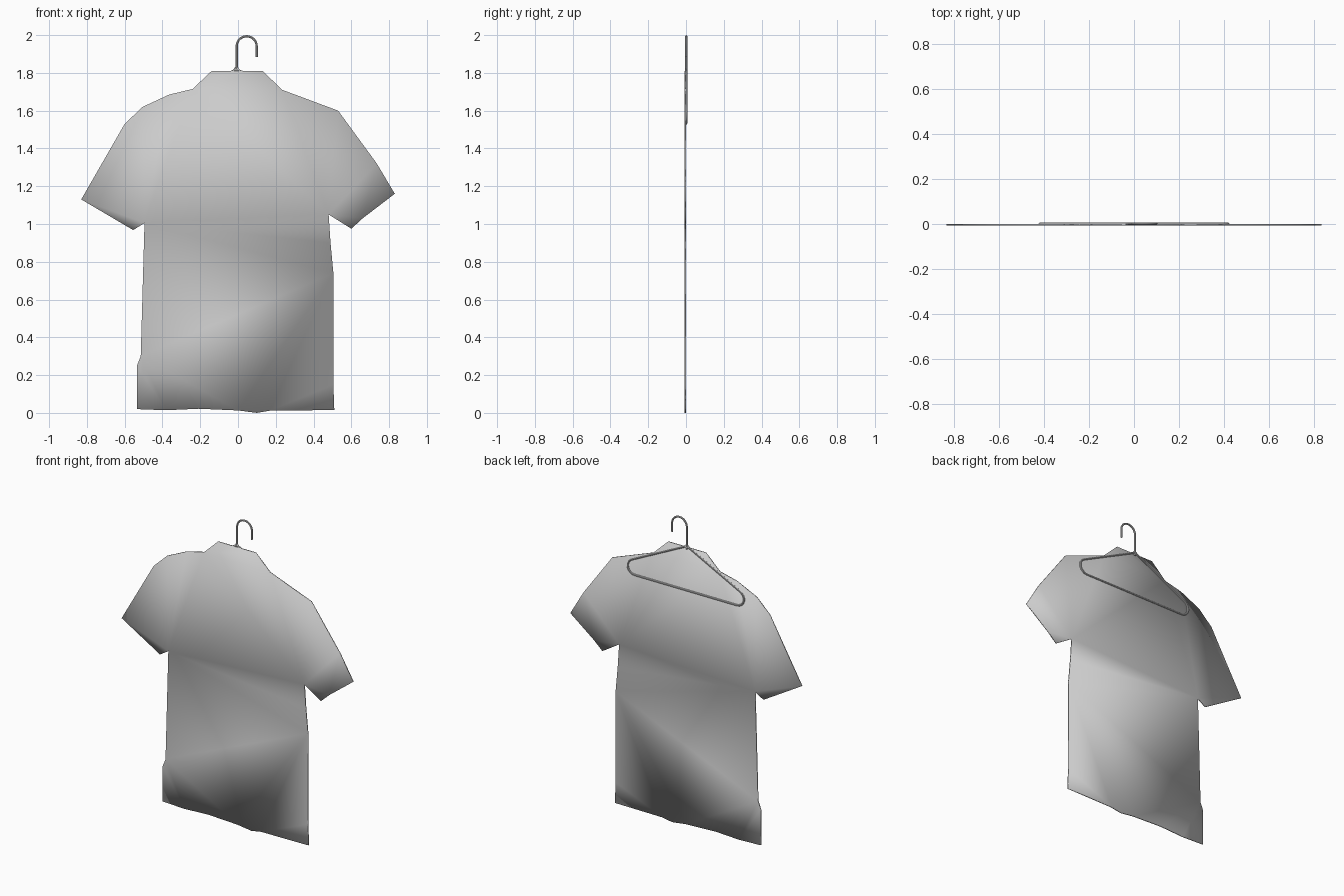
import bpy, bmesh
from math import sin, cos, pi

if "Cube" in bpy.data.objects:
    bpy.data.objects.remove(bpy.data.objects["Cube"])

# Shirt: thin slab cut from a single outline
outline = [
    (-0.14, 1.81), (0.13, 1.81), (0.235, 1.71), (0.53, 1.60), (0.735, 1.32),
    (0.83, 1.16), (0.66, 1.03), (0.60, 0.975), (0.48, 1.05), (0.49, 0.90),
    (0.505, 0.74), (0.505, 0.15), (0.51, 0.015), (0.17, 0.012), (0.10, 0.0),
    (0.0, 0.013), (-0.21, 0.022), (-0.38, 0.014), (-0.535, 0.02),
    (-0.535, 0.25), (-0.515, 0.30), (-0.495, 1.005), (-0.555, 0.968),
    (-0.83, 1.13), (-0.60, 1.53), (-0.505, 1.62), (-0.365, 1.685), (-0.24, 1.715)]
FRONT, BACK = -0.007, 0.0

bm = bmesh.new()
front = [bm.verts.new((x, FRONT, z)) for x, z in outline]
back = [bm.verts.new((x, BACK, z)) for x, z in outline]
bm.faces.new(front)
bm.faces.new(back[::-1])
for i in range(len(outline)):
    j = (i + 1) % len(outline)
    bm.faces.new((front[i], back[i], back[j], front[j]))
bmesh.ops.recalc_face_normals(bm, faces=bm.faces[:])
bmesh.ops.triangulate(bm, faces=bm.faces[:], ngon_method='BEAUTY')
for f in bm.faces:
    f.smooth = True
mesh = bpy.data.meshes.new("shirt")
bm.to_mesh(mesh)
bm.free()
bpy.context.collection.objects.link(bpy.data.objects.new("shirt", mesh))


def wire(name, points, closed=False, radius=0.006, y=0.001):
    """Round wire through (x, z) points, converted to a mesh."""
    cu = bpy.data.curves.new(name, 'CURVE')
    cu.dimensions = '3D'
    cu.bevel_depth = radius
    cu.bevel_resolution = 2
    cu.use_fill_caps = True
    sp = cu.splines.new('POLY')
    sp.points.add(len(points) - 1)
    for p, (x, z) in zip(sp.points, points):
        p.co = (x, y, z, 1)
    sp.use_cyclic_u = closed
    ob = bpy.data.objects.new(name, cu)
    bpy.context.collection.objects.link(ob)
    bpy.ops.object.select_all(action='DESELECT')
    ob.select_set(True)
    bpy.context.view_layer.objects.active = ob
    bpy.ops.object.convert(target='MESH')
    bpy.ops.object.shade_smooth_by_angle()


# Hanger frame on the back of the shirt: triangle with rounded ends
def end(side):
    c, r = (0.367, 1.582), 0.05
    angles = [1.18 - (1.18 + pi / 2) * i / 8 for i in range(9)]
    return [(side * (c[0] + r * cos(a)), c[1] + r * sin(a)) for a in angles]


apex = [(-0.035, 1.806), (-0.008, 1.817), (0.02, 1.806)]
wire("hanger_frame", apex + end(1) + end(-1)[::-1], closed=True)

# Hanger hook: straight shank, half circle, short tip
arc = [(0.046 - 0.053 * cos(pi * i / 14), 1.941 + 0.053 * sin(pi * i / 14))
       for i in range(15)]
wire("hanger_hook", [(-0.007, 1.80)] + arc + [(0.099, 1.885)])

# Small twist where the hook meets the frame
bpy.ops.mesh.primitive_cone_add(vertices=12, radius1=0.025, radius2=0.007,
                                depth=0.02, location=(-0.008, 0.001, 1.82))
twist = bpy.context.object
twist.name = "hanger_twist"
twist.scale.y = 0.24
bpy.ops.object.shade_smooth_by_angle()
